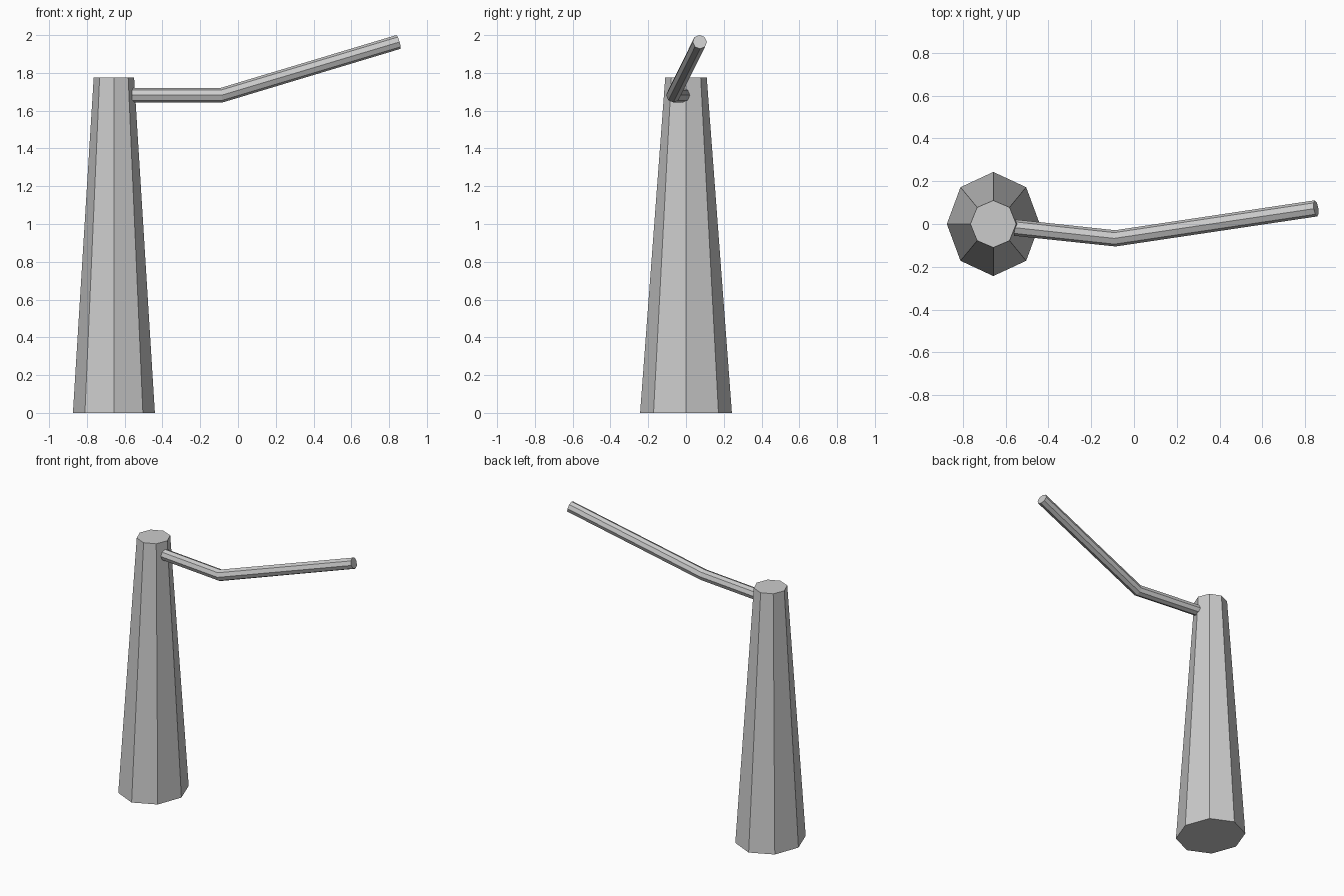
import bpy, bmesh, math
from mathutils import Vector

if "Cube" in bpy.data.objects:
    bpy.data.objects.remove(bpy.data.objects["Cube"])

SIDES = 8


def loft(name, rings):
    """Skin matching rings of points and cap both ends."""
    bm = bmesh.new()
    loops = [[bm.verts.new(p) for p in ring] for ring in rings]
    for a, b in zip(loops, loops[1:]):
        for i in range(SIDES):
            j = (i + 1) % SIDES
            bm.faces.new((a[i], a[j], b[j], b[i]))
    bm.faces.new(loops[0][::-1])
    bm.faces.new(loops[-1])
    bmesh.ops.recalc_face_normals(bm, faces=bm.faces)
    mesh = bpy.data.meshes.new(name)
    bm.to_mesh(mesh)
    bm.free()
    obj = bpy.data.objects.new(name, mesh)
    bpy.context.collection.objects.link(obj)
    return obj


def ring(centre, u, v):
    angles = [2 * math.pi * i / SIDES for i in range(SIDES)]
    return [centre + u * math.cos(a) + v * math.sin(a) for a in angles]


# Tapered octagonal post, slightly oval at the foot
X, Y, Z = Vector((1, 0, 0)), Vector((0, 1, 0)), Vector((0, 0, 1))
loft("post", [ring(Vector((-0.657, 0, 0)), X * 0.217, Y * 0.243),
              ring(Vector((-0.657, 0, 1.775)), X * 0.107, Y * 0.11)])

# Bent round arm with a mitred elbow
path = [Vector((-0.557, -0.017, 1.682)), Vector((-0.087, -0.067, 1.682)),
        Vector((0.850, 0.073, 1.964))]
R = 0.038
d1 = (path[1] - path[0]).normalized()
d2 = (path[2] - path[1]).normalized()
rings = []
for p, d, stretch in ((path[0], d1, 1), (path[1], (d1 + d2).normalized(), 1.02),
                      (path[2], d2, 1)):
    side = Z.cross(d).normalized()
    rings.append(ring(p, side * R, d.cross(side) * R * stretch))
loft("arm", rings)
